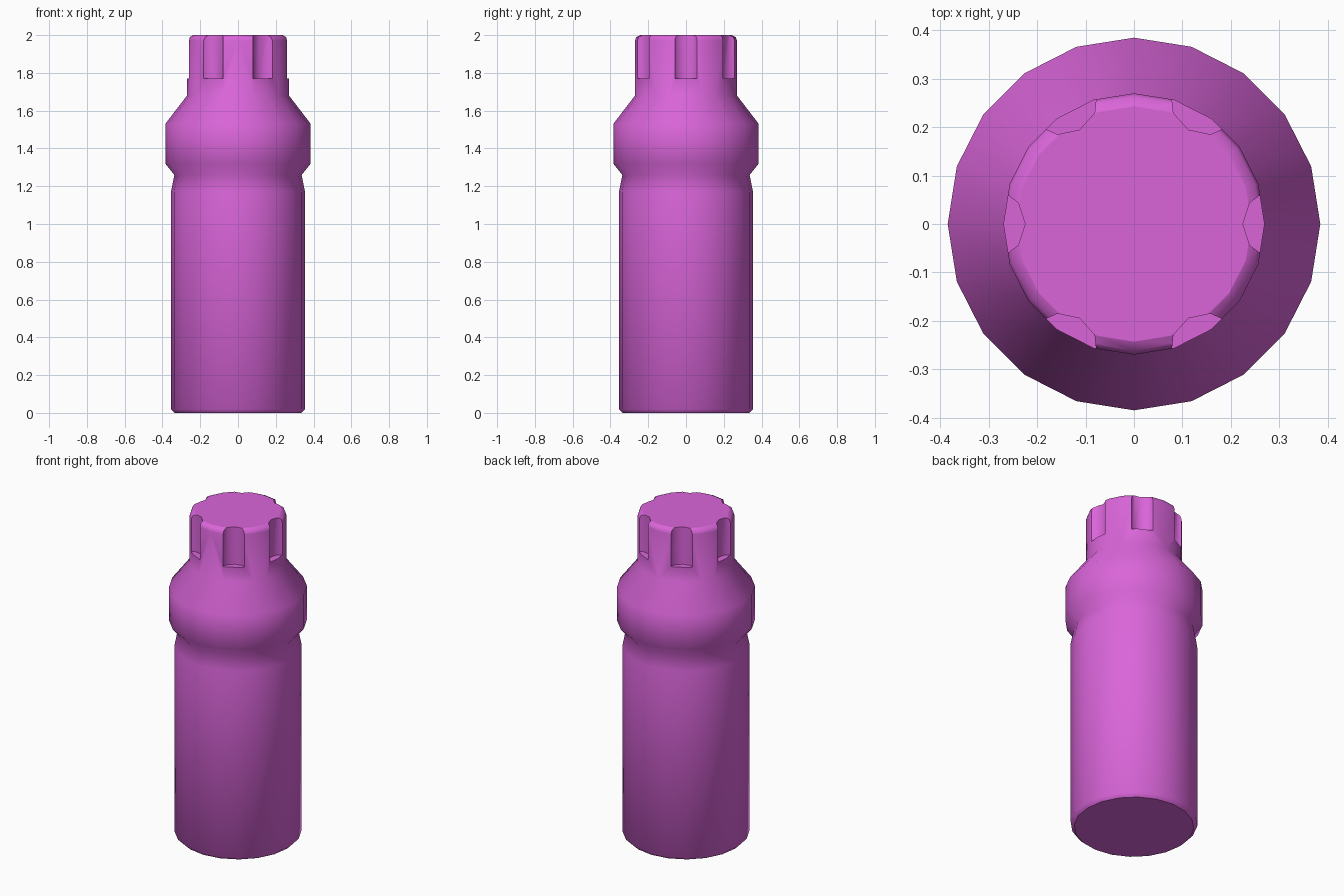
import bpy, bmesh
from math import sin, cos, radians, tau

if "Cube" in bpy.data.objects:
    bpy.data.objects.remove(bpy.data.objects["Cube"])

SIDES = 20


def make_object(name, bm):
    mesh = bpy.data.meshes.new(name)
    bmesh.ops.recalc_face_normals(bm, faces=bm.faces)
    bm.to_mesh(mesh)
    bm.free()
    obj = bpy.data.objects.new(name, mesh)
    bpy.context.collection.objects.link(obj)
    return obj


def lathe(name, profile, sides):
    bm = bmesh.new()
    rings = [[bm.verts.new((r * cos(tau * i / sides), r * sin(tau * i / sides), z))
              for i in range(sides)] for r, z in profile]
    for a, b in zip(rings, rings[1:]):
        for i in range(sides):
            j = (i + 1) % sides
            bm.faces.new((a[i], a[j], b[j], b[i]))
    bm.faces.new(rings[0])
    bm.faces.new(rings[-1])
    return make_object(name, bm)


# Bottle: body, waist, collar, shoulder and cap in one profile
bottle = lathe("bottle", [
    (0.335, 0.0), (0.355, 0.02), (0.355, 1.17), (0.337, 1.26),
    (0.385, 1.32), (0.385, 1.53), (0.27, 1.68), (0.27, 1.97),
    (0.263, 1.99), (0.243, 2.0)], SIDES)

# Six grip scallops cut round the cap
bm = bmesh.new()
for k in range(6):
    a = radians(60 * k)
    ring = []
    for z in (1.77, 2.2):
        ring.append([bm.verts.new((0.30 * cos(a) + 0.075 * cos(a + tau * i / 10),
                                   0.30 * sin(a) + 0.075 * sin(a + tau * i / 10), z))
                     for i in range(10)])
    low, high = ring
    for i in range(10):
        j = (i + 1) % 10
        bm.faces.new((low[i], low[j], high[j], high[i]))
    bm.faces.new(low[::-1])
    bm.faces.new(high)
cutter = make_object("scallop_cutter", bm)
cutter.hide_render = True

mod = bottle.modifiers.new("scallops", 'BOOLEAN')
mod.operation = 'DIFFERENCE'
mod.solver = 'EXACT'
mod.object = cutter
bpy.context.view_layer.objects.active = bottle
bottle.select_set(True)
bpy.ops.object.modifier_apply(modifier=mod.name)
bpy.data.objects.remove(cutter)

# Smooth sides, flat ends
bpy.ops.object.shade_smooth_by_angle(angle=radians(58))
for p in bottle.data.polygons:
    if abs(p.normal.z) > 0.99:
        p.use_smooth = False

# Magenta plastic
mat = bpy.data.materials.new("magenta")
mat.diffuse_color = (0.7, 0.13, 0.7, 1)
mat.use_nodes = True
mat.node_tree.nodes["Principled BSDF"].inputs["Base Color"].default_value = mat.diffuse_color
bottle.data.materials.clear()
bottle.data.materials.append(mat)
